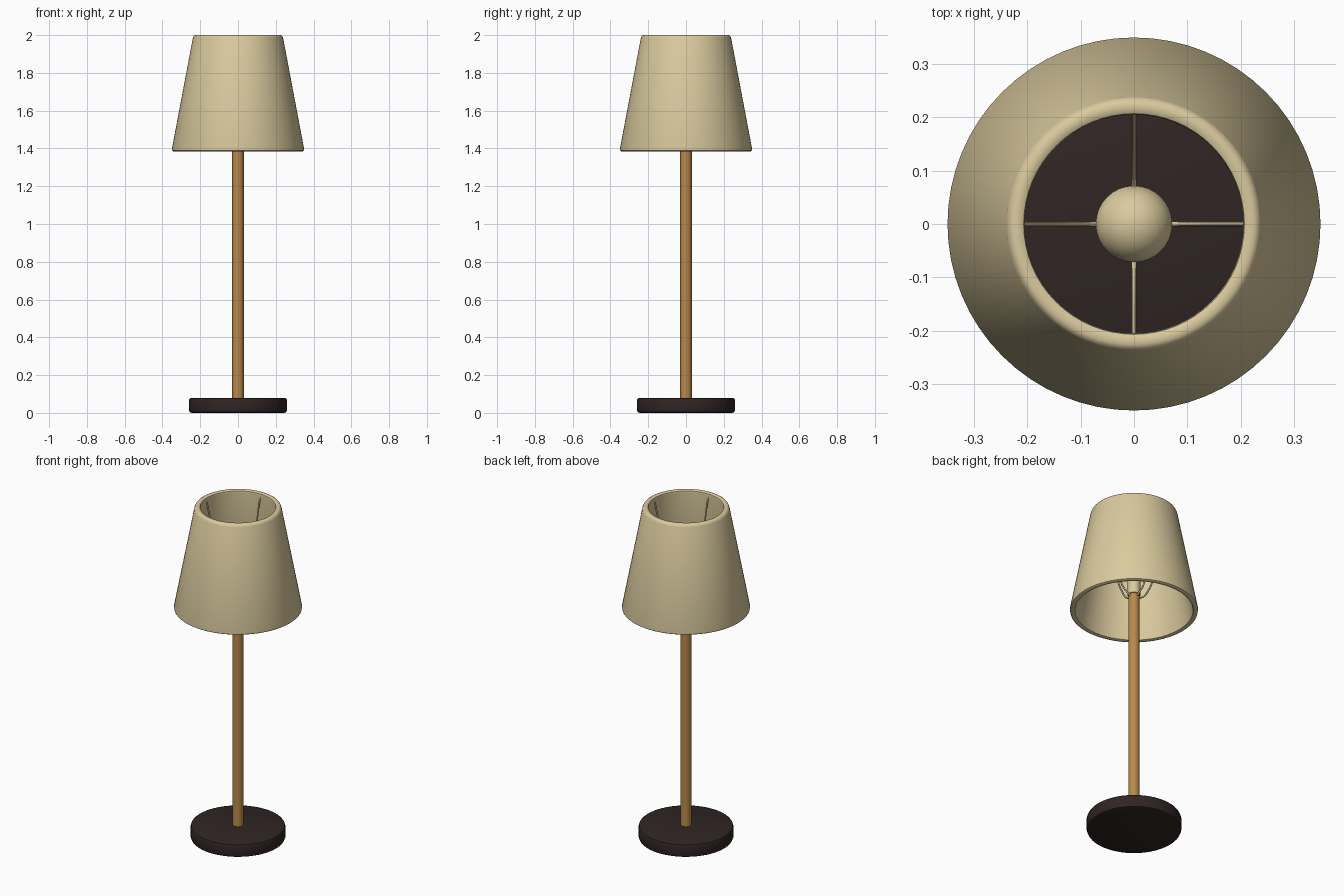
import bpy, bmesh, math
from mathutils import Vector

if "Cube" in bpy.data.objects:
    bpy.data.objects.remove(bpy.data.objects["Cube"])


def material(name, rgb):
    m = bpy.data.materials.new(name)
    m.diffuse_color = (*rgb, 1)
    m.use_nodes = True
    m.node_tree.nodes["Principled BSDF"].inputs["Base Color"].default_value = m.diffuse_color
    return m


cream = material("cream", (0.70, 0.59, 0.34))
wood = material("wood", (0.48, 0.25, 0.07))
dark = material("dark_brown", (0.030, 0.018, 0.018))


def lathe(name, profile, mat, sides=48, closed=False, angle=40):
    """Spin a (radius, z) profile around the z axis."""
    bm = bmesh.new()
    rings = []
    for r, z in profile:
        if r == 0:
            rings.append([bm.verts.new((0, 0, z))] * sides)
        else:
            rings.append([bm.verts.new((r * math.cos(2 * math.pi * i / sides),
                                        r * math.sin(2 * math.pi * i / sides), z))
                          for i in range(sides)])
    pairs = list(zip(rings, rings[1:]))
    if closed:
        pairs.append((rings[-1], rings[0]))
    for a, b in pairs:
        for i in range(sides):
            j = (i + 1) % sides
            quad = list(dict.fromkeys([a[i], a[j], b[j], b[i]]))
            if len(quad) > 2:
                bm.faces.new(quad)
    bmesh.ops.recalc_face_normals(bm, faces=bm.faces)
    mesh = bpy.data.meshes.new(name)
    bm.to_mesh(mesh)
    bm.free()
    mesh.materials.append(mat)
    ob = bpy.data.objects.new(name, mesh)
    bpy.context.collection.objects.link(ob)
    bpy.ops.object.select_all(action='DESELECT')
    ob.select_set(True)
    bpy.context.view_layer.objects.active = ob
    bpy.ops.object.shade_smooth_by_angle(angle=math.radians(angle))
    return ob


# Round foot with softened rims
lathe("base", [(0, 0), (0.245, 0), (0.256, 0.004), (0.26, 0.015), (0.26, 0.065),
               (0.256, 0.076), (0.245, 0.08), (0, 0.08)], dark)

# Wooden post
lathe("post", [(0, 0.07), (0.031, 0.07), (0.031, 1.49), (0, 1.49)], wood, sides=12)

# Thick tapered shade, open at both ends, rounded rims
lathe("shade", [(0.343, 1.385), (0.349, 1.389), (0.350, 1.397),
                (0.239, 1.985), (0.234, 1.996), (0.226, 2.0), (0.214, 2.0),
                (0.207, 1.996), (0.205, 1.985),
                (0.320, 1.397), (0.323, 1.388), (0.330, 1.385)], cream, sides=64, closed=True)

# Bulb with its neck
cz, R = 1.67, 0.072
ball = [(R * math.sin(t), cz - R * math.cos(t))
        for t in [math.radians(32 + 148 * k / 12) for k in range(12)]]
lathe("bulb", [(0, 1.485), (0.035, 1.485), (0.035, 1.58)] + ball + [(0, cz + R)], cream, sides=32)

# Four thin wires from the post up to the top rim of the shade
for k in range(4):
    a = k * math.pi / 2
    cu = bpy.data.curves.new("shade_wire", 'CURVE')
    cu.dimensions = '3D'
    cu.bevel_depth = 0.005
    cu.bevel_resolution = 1
    cu.resolution_u = 6
    cu.use_fill_caps = True
    sp = cu.splines.new('BEZIER')
    pts = [(0.025, 1.47), (0.085, 1.52), (0.21, 1.975)]
    sp.bezier_points.add(len(pts) - 1)
    for bp, (r, z) in zip(sp.bezier_points, pts):
        bp.co = Vector((r * math.cos(a), r * math.sin(a), z))
        bp.handle_left_type = bp.handle_right_type = 'AUTO'
    cu.materials.append(cream)
    bpy.context.collection.objects.link(bpy.data.objects.new("shade_wire_%d" % (k + 1), cu))
